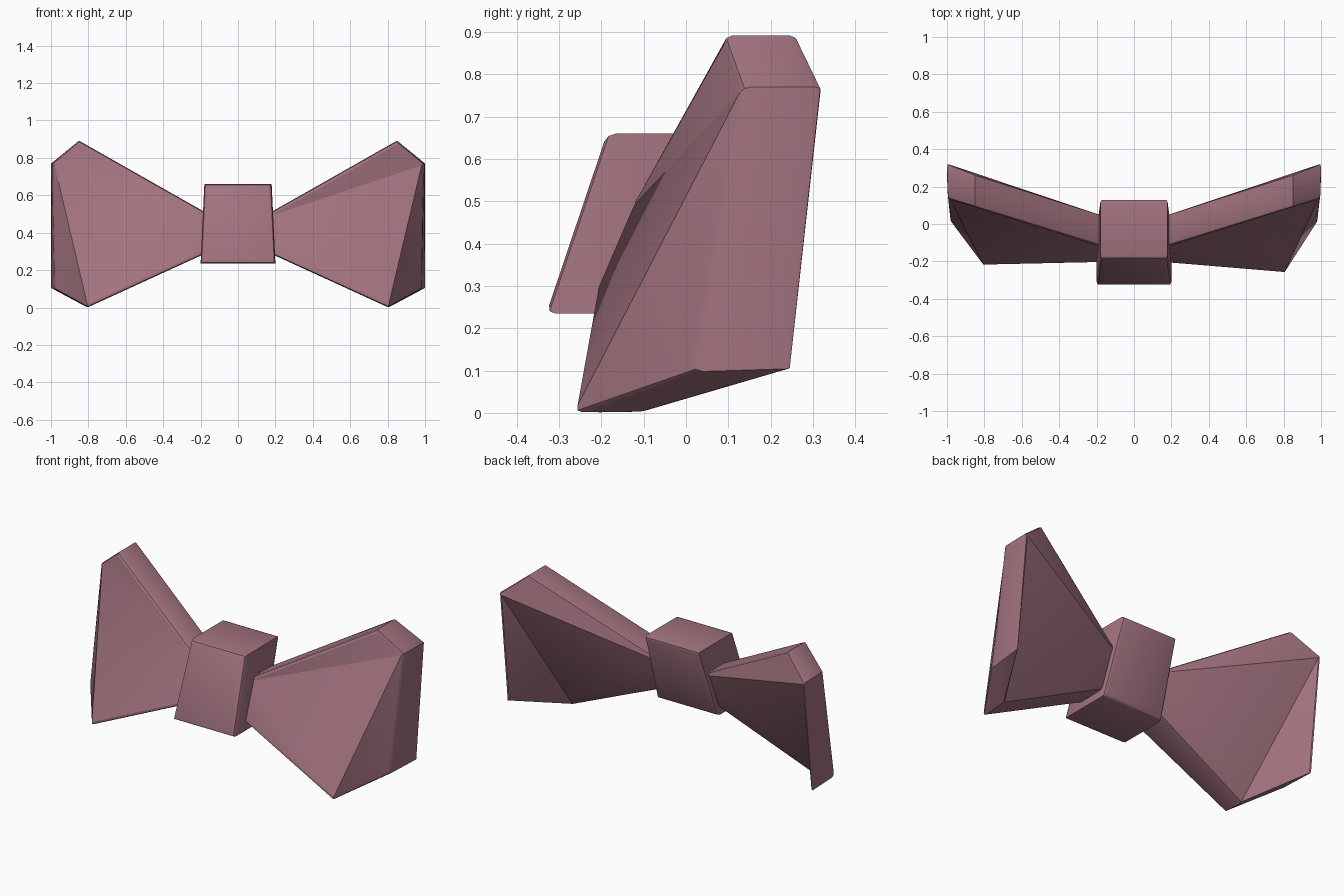
import bpy, bmesh, math

if "Cube" in bpy.data.objects:
    bpy.data.objects.remove(bpy.data.objects["Cube"])

mat = bpy.data.materials.new("dusty_rose")
mat.diffuse_color = (0.36, 0.17, 0.21, 1)
mat.use_nodes = True
mat.node_tree.nodes["Principled BSDF"].inputs["Base Color"].default_value = mat.diffuse_color


def slab(name, front, back, caps, bevel):
    """Join a front and a back outline into a solid and bevel its rims."""
    bm = bmesh.new()
    loops = [[bm.verts.new(p) for p in pts] for pts in (front, back)]
    n = len(front)
    for loop in loops:
        for cap in caps:
            bm.faces.new([loop[i] for i in cap])
    for i in range(n):
        j = (i + 1) % n
        bm.faces.new((loops[0][i], loops[0][j], loops[1][j], loops[1][i]))
    bmesh.ops.recalc_face_normals(bm, faces=bm.faces[:])
    rims = [bm.edges.get((l[i], l[(i + 1) % n])) for l in loops for i in range(n)]
    bmesh.ops.bevel(bm, geom=rims, offset=bevel, offset_type='OFFSET',
                    segments=2, profile=0.5, affect='EDGES', clamp_overlap=True)
    mesh = bpy.data.meshes.new(name)
    bm.to_mesh(mesh)
    bm.free()
    mesh.materials.append(mat)
    obj = bpy.data.objects.new(name, mesh)
    bpy.context.collection.objects.link(obj)
    bpy.ops.object.select_all(action='DESELECT')
    obj.select_set(True)
    bpy.context.view_layer.objects.active = obj
    bpy.ops.object.shade_smooth_by_angle(angle=math.radians(25))
    return obj


# Centre knot: a block leaning back, slightly wider at the bottom
def knot_outline(top_y, bottom_y):
    return [(-0.18, top_y, 0.66), (0.18, top_y, 0.66),
            (0.20, bottom_y, 0.235), (-0.20, bottom_y, 0.235)]


slab("knot", knot_outline(-0.187, -0.33), knot_outline(0.135, -0.01),
     [(0, 1, 2, 3)], 0.02)

# Wings: inner top, top tip, outer top, outer bottom, bottom tip, inner bottom
wing_caps = [(0, 1, 2), (0, 2, 4, 5), (2, 3, 4)]
for side, s, tip_y in (("right", 1, -0.265), ("left", -1, -0.225)):
    front = [(0.15, -0.125, 0.495), (0.85, 0.09, 0.892), (0.995, 0.135, 0.77),
             (0.985, 0.02, 0.10), (0.805, tip_y, 0.0), (0.15, -0.21, 0.30)]
    back = [(0.15, 0.045, 0.495), (0.85, 0.265, 0.892), (1.0, 0.325, 0.77),
            (1.0, 0.255, 0.10), (0.805, -0.09, 0.0), (0.15, -0.02, 0.30)]
    slab(side + "_wing", [(s * x, y, z) for x, y, z in front],
         [(s * x, y, z) for x, y, z in back], wing_caps, 0.018)
